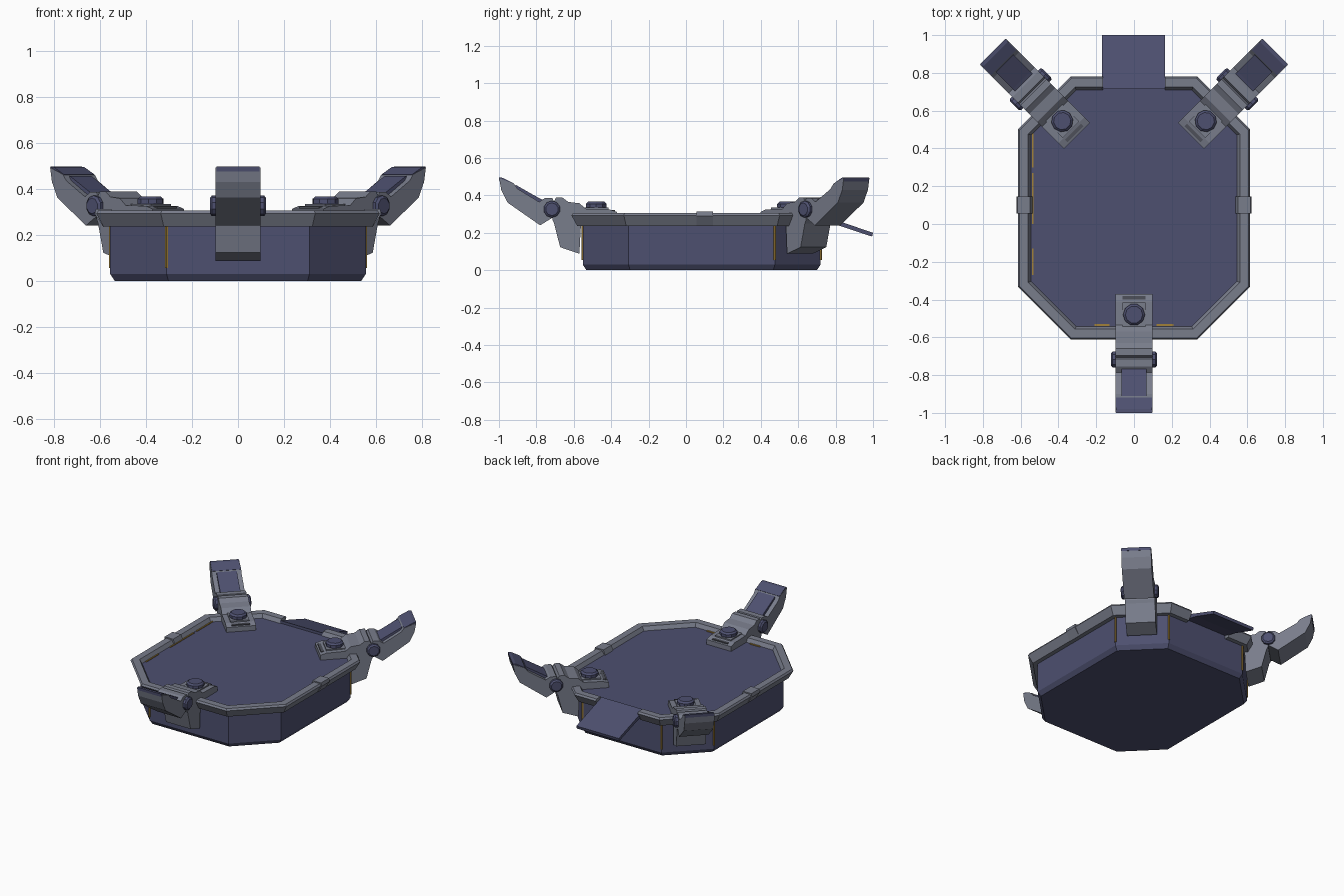
import bpy, bmesh, math
from mathutils import Matrix, Vector

if "Cube" in bpy.data.objects:
    bpy.data.objects.remove(bpy.data.objects["Cube"])


def material(name, rgb):
    m = bpy.data.materials.new(name)
    m.diffuse_color = (*rgb, 1)
    m.use_nodes = True
    m.node_tree.nodes["Principled BSDF"].inputs["Base Color"].default_value = m.diffuse_color
    return m


BLUE = material("slate_blue", (0.075, 0.08, 0.16))
GREY = material("steel_grey", (0.19, 0.205, 0.26))
GOLD = material("worn_gold", (0.36, 0.22, 0.04))
DARK = material("dark_grey", (0.075, 0.08, 0.10))


def loft(name, rings, mat, matrix=Matrix()):
    """Skin a list of equal-sized vertex rings and cap both ends."""
    bm = bmesh.new()
    vs = [[bm.verts.new(matrix @ Vector(p)) for p in r] for r in rings]
    n = len(rings[0])
    for a, b in zip(vs, vs[1:]):
        for i in range(n):
            j = (i + 1) % n
            bm.faces.new((a[i], a[j], b[j], b[i]))
    bm.faces.new(vs[0])
    bm.faces.new(vs[-1])
    bmesh.ops.recalc_face_normals(bm, faces=bm.faces)
    me = bpy.data.meshes.new(name)
    bm.to_mesh(me)
    bm.free()
    me.materials.append(mat)
    ob = bpy.data.objects.new(name, me)
    bpy.context.collection.objects.link(ob)
    return ob


def extrude(name, profile, y0, y1, mat, matrix=Matrix()):
    """Extrude an (x, z) profile along y."""
    return loft(name, [[(x, y, z) for x, z in profile] for y in (y0, y1)], mat, matrix)


def box(name, x0, x1, y0, y1, z0, z1, mat, matrix=Matrix()):
    return extrude(name, [(x0, z0), (x1, z0), (x1, z1), (x0, z1)], y0, y1, mat, matrix)


def turned(name, steps, sides, mat, matrix):
    """Stack of (radius, height) circles along local z."""
    return loft(name, [[(r * math.cos(math.tau * (i + .5) / sides),
                         r * math.sin(math.tau * (i + .5) / sides), z)
                        for i in range(sides)] for r, z in steps], mat, matrix)


def octagon(d, z):
    """Outline of the tray inset by d, starting at the back right."""
    x, yb, yf = 0.615 - d, 0.78 - d, 0.612 - d
    c = 0.28 - d * (2 - math.sqrt(2))
    return [(x - c, yb, z), (x, yb - c, z), (x, -yf + c, z), (x - c, -yf, z),
            (c - x, -yf, z), (-x, c - yf, z), (-x, yb - c, z), (c - x, yb, z)]


# Tray body with chamfered base
loft("tray_body", [octagon(0.08, 0), octagon(0.06, 0.03), octagon(0.06, 0.278)], BLUE)

# Rim, open at the back for the ramp
GAP = 0.165
section = [(0.03, 0.237), (0.0, 0.292), (0.008, 0.305), (0.055, 0.305), (0.075, 0.27), (0.065, 0.237)]
paths = []
for d, z in section:
    back = 0.78 - d
    paths.append([(GAP, back, z)] + octagon(d, z) + [(-GAP, back, z)])
loft("tray_rim", list(zip(*paths)), GREY)

# Rim clips on each side
for s, side in ((1, "right"), (-1, "left")):
    prof = [(s * 0.585, 0.235), (s * 0.622, 0.29), (s * 0.617, 0.313),
            (s * 0.55, 0.313), (s * 0.535, 0.275)]
    extrude("rim_clip_" + side, prof, 0.055, 0.145, GREY)

# Sloping ramp at the back
ramp = [(0.715, 0.297), (1.0, 0.2), (0.995, 0.18), (0.82, 0.238), (0.715, 0.262)]
loft("back_ramp", [[(x, y, z) for y, z in ramp] for x in (-0.17, 0.165)], BLUE)

# Worn gold edges on body corners and inside the rim
corners = octagon(0.06, 0)
for i in (0, 1, 4, 6, 7):
    x, y, _ = corners[i]
    turned("corner_wear", [(0.007, 0.055), (0.007, 0.236)], 6, GOLD, Matrix.Translation((x, y, 0)))
for y0, y1 in ((0.3, 0.48), (0.0, 0.27), (-0.27, -0.13)):
    box("side_wear", -0.541, -0.533, y0, y1, 0.276, 0.283, GOLD)
for x0, x1 in ((-0.21, -0.13), (0.12, 0.21)):
    box("front_wear", x0, x1, -0.54, -0.53, 0.276, 0.283, GOLD)

# Clamp profiles: x is the distance outward from the bolt
bracket = [(-0.11, 0.275), (-0.11, 0.312), (-0.07, 0.325), (0.055, 0.328), (0.09, 0.358),
           (0.15, 0.365), (0.18, 0.388), (0.215, 0.388), (0.235, 0.35), (0.235, 0.27),
           (0.225, 0.25), (0.193, 0.123), (0.09, 0.088), (0.08, 0.275)]
claw = [(0.519, 0.492), (0.44, 0.462), (0.42, 0.435), (0.305, 0.365), (0.275, 0.385),
        (0.235, 0.385), (0.205, 0.33), (0.235, 0.28), (0.30, 0.24), (0.475, 0.362),
        (0.508, 0.43)]
panel = [(0.285, 0.345), (0.285, 0.375), (0.305, 0.385), (0.43, 0.456), (0.44, 0.43)]
tip = [(0.438, 0.462), (0.50, 0.494), (0.52, 0.496), (0.518, 0.475), (0.505, 0.478), (0.44, 0.455)]


def clamp(name, x, y, angle):
    m = Matrix.Translation((x, y, 0)) @ Matrix.Rotation(math.radians(angle), 4, 'Z')
    w = 0.097
    extrude(name + "_bracket", bracket, -w, w, GREY, m)
    extrude(name + "_claw", claw, -w, w, GREY, m)
    extrude(name + "_claw_panel", panel, -0.066, 0.066, BLUE, m)
    extrude(name + "_claw_tip", tip, -0.094, 0.094, BLUE, m)
    # Raised pad, slot and bolt
    box(name + "_bolt_pad", -0.065, 0.075, -0.062, 0.062, 0.31, 0.334, GREY, m)
    box(name + "_slot", -0.1, -0.08, -0.06, 0.06, 0.314, 0.323, DARK, m)
    turned(name + "_bolt", [(0.05, 0.32), (0.058, 0.338), (0.058, 0.355), (0.046, 0.366)], 10, BLUE, m)
    # Hinge pin across the clamp
    pin = m @ Matrix.Translation((0.237, 0, 0.326)) @ Matrix.Rotation(math.pi / 2, 4, 'X')
    turned(name + "_hinge_pin", [(0.034, -0.122), (0.045, -0.113), (0.045, 0.113), (0.034, 0.122)],
           10, BLUE, pin)


clamp("front_clamp", 0, -0.48, -90)
clamp("back_right_clamp", 0.38, 0.545, 45)
clamp("back_left_clamp", -0.38, 0.545, 135)
